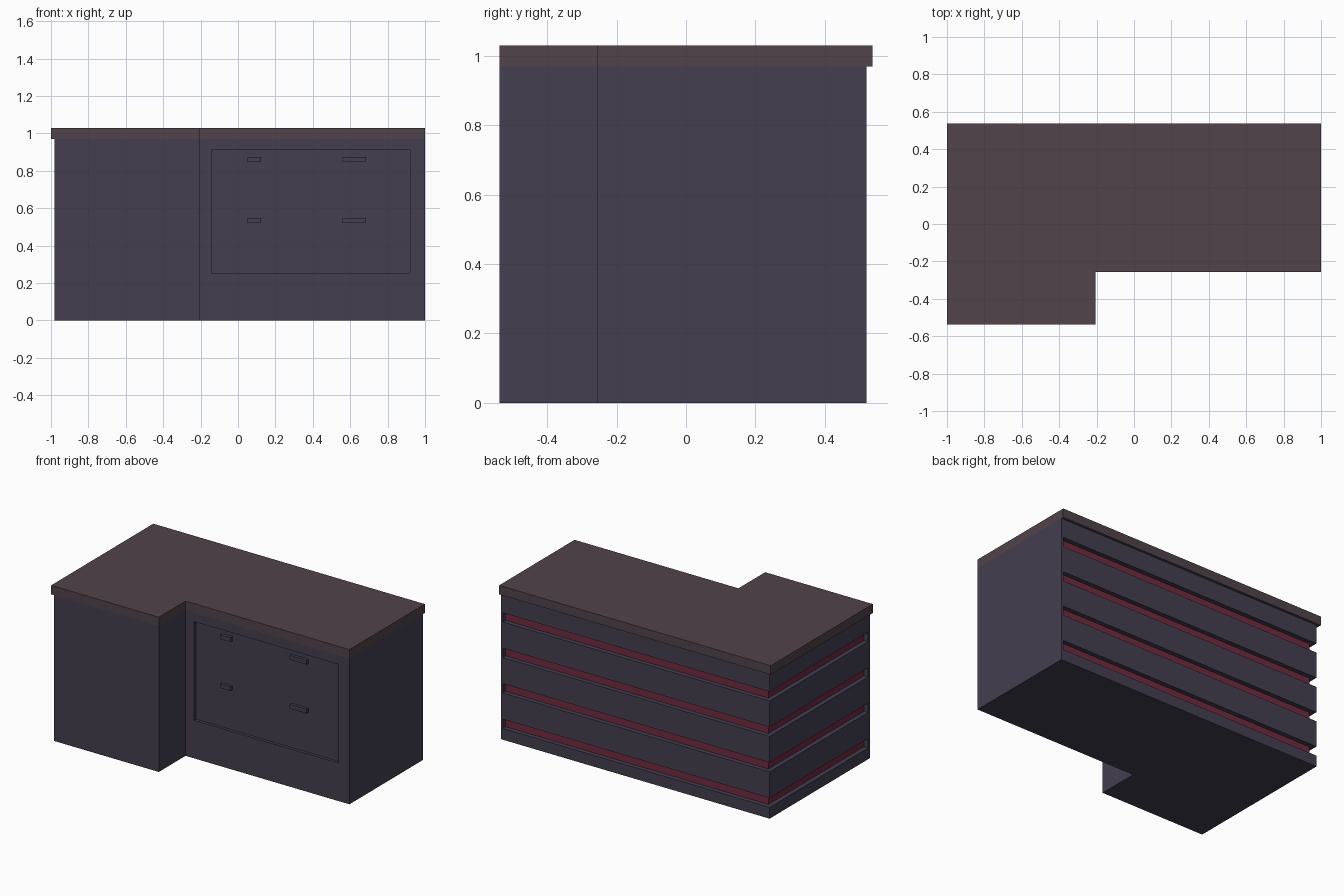
import bpy, bmesh

if "Cube" in bpy.data.objects:
    bpy.data.objects.remove(bpy.data.objects["Cube"])


def material(name, rgb):
    m = bpy.data.materials.new(name)
    lin = [((c / 255 + 0.055) / 1.055) ** 2.4 for c in rgb]
    m.diffuse_color = (*lin, 1.0)
    m.use_nodes = True
    m.node_tree.nodes["Principled BSDF"].inputs["Base Color"].default_value = m.diffuse_color
    return m


WALL = material("dark purple wall", (67, 62, 79))
ROOF = material("brown roof", (80, 67, 74))
RED = material("red window strip", (114, 42, 64))


def prism(name, outline, z0, z1, *mats):
    """Extrude a flat outline from z0 to z1."""
    bm = bmesh.new()
    face = bm.faces.new([bm.verts.new((x, y, z0)) for x, y in outline])
    ext = bmesh.ops.extrude_face_region(bm, geom=[face], use_keep_orig=True)
    for v in ext["geom"]:
        if isinstance(v, bmesh.types.BMVert):
            v.co.z = z1
    bmesh.ops.recalc_face_normals(bm, faces=bm.faces)
    me = bpy.data.meshes.new(name)
    bm.to_mesh(me)
    bm.free()
    ob = bpy.data.objects.new(name, me)
    bpy.context.collection.objects.link(ob)
    for m in mats:
        me.materials.append(m)
    return ob


def box(x0, x1, y0, y1):
    return [(x0, y0), (x1, y0), (x1, y1), (x0, y1)]


def ell(x0, x1, y0, y1):
    """L-shaped plan with the front right corner cut away."""
    return [(x0, y0), (-0.207, y0), (-0.207, -0.256), (x1, -0.256), (x1, y1), (x0, y1)]


def cut(target, cutter):
    mod = target.modifiers.new("cut", "BOOLEAN")
    mod.operation = "DIFFERENCE"
    mod.solver = "EXACT"
    mod.object = cutter
    bpy.context.view_layer.objects.active = target
    bpy.ops.object.modifier_apply(modifier=mod.name)
    bpy.data.objects.remove(cutter)


# Main building and roof slab, which overhangs at the left and back only
walls = prism("walls", ell(-0.98, 1.0, -0.537, 0.52), 0, 0.97, WALL, RED)
prism("roof_slab", ell(-1.0, 1.0, -0.537, 0.537), 0.97, 1.03, ROOF)

# Window grooves wrapping the back left corner
IN_X, IN_Y = -0.95, 0.49
strip = [(-1.1, -0.515), (IN_X, -0.515), (IN_X, IN_Y), (0.985, IN_Y), (0.985, 0.6), (-1.1, 0.6)]
for i in range(4):
    z = 0.075 + 0.236 * i
    cut(walls, prism("groove_cutter", strip, z, z + 0.062, WALL))

# Recessed front panel
cut(walls, prism("panel_cutter", box(-0.143, 0.92, -0.4, -0.236), 0.253, 0.91, WALL))

# Red on the back faces of the grooves
for p in walls.data.polygons:
    c, n = p.center, p.normal
    left = n.x < -0.9 and abs(c.x - IN_X) < 0.005
    back = n.y > 0.9 and abs(c.y - IN_Y) < 0.005
    p.material_index = 1 if left or back else 0

# Small blocks on the front panel
for x0, x1 in ((0.05, 0.123), (0.56, 0.685)):
    for z in (0.52, 0.846):
        prism("panel_block", box(x0, x1, -0.256, -0.236), z, z + 0.028, WALL)
